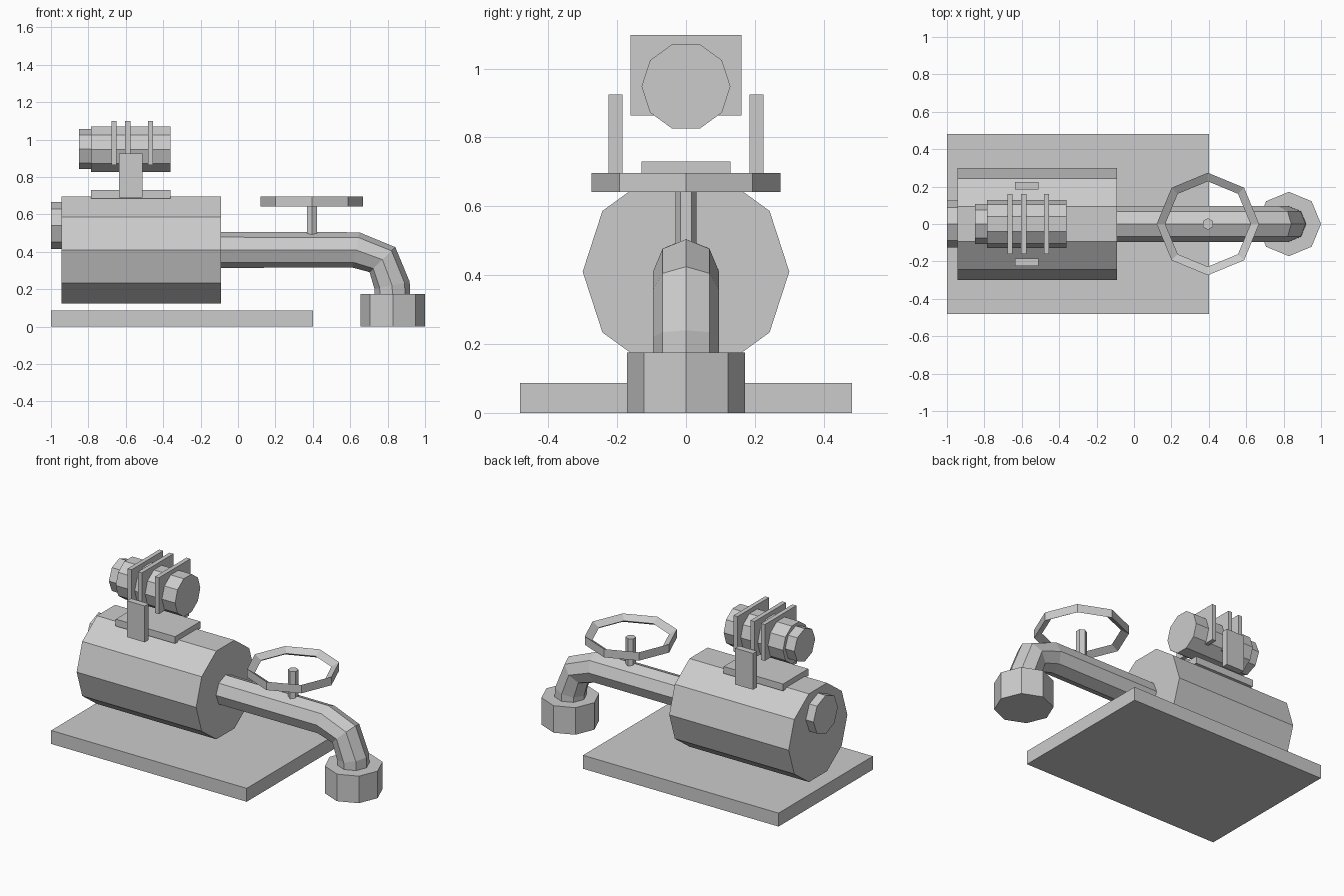
import bpy, bmesh
from math import cos, sin, pi, radians
from mathutils import Vector

if "Cube" in bpy.data.objects:
    bpy.data.objects.remove(bpy.data.objects["Cube"], do_unlink=True)

grey = bpy.data.materials.new("plain grey")
grey.use_nodes = True
GREY = (0.6, 0.6, 0.6, 1)
grey.diffuse_color = GREY
grey.node_tree.nodes["Principled BSDF"].inputs["Base Color"].default_value = GREY


def finish(name, bm):
    bmesh.ops.recalc_face_normals(bm, faces=bm.faces)
    mesh = bpy.data.meshes.new(name)
    bm.to_mesh(mesh)
    bm.free()
    mesh.materials.append(grey)
    ob = bpy.data.objects.new(name, mesh)
    bpy.context.collection.objects.link(ob)
    return ob


def box(name, lo, hi):
    bm = bmesh.new()
    bmesh.ops.create_cube(bm, size=1)
    for v in bm.verts:
        v.co = Vector([(a + b) / 2 + c * (b - a) for a, b, c in zip(lo, hi, v.co)])
    return finish(name, bm)


def bridge(bm, a, b):
    n = len(a)
    for i in range(n):
        j = (i + 1) % n
        bm.faces.new((a[i], a[j], b[j], b[i]))


def tube(name, path, radius, sides, start=0.0):
    """Capped tube through path points (x, z, pitch of the ring's axis)."""
    bm = bmesh.new()
    rings = []
    for x, z, pitch in path:
        p = radians(pitch)
        ring = []
        for i in range(sides):
            a = start + 2 * pi * i / sides
            side, up = radius * cos(a), radius * sin(a)
            ring.append(bm.verts.new((x + up * sin(p), side, z + up * cos(p))))
        rings.append(ring)
    for a, b in zip(rings, rings[1:]):
        bridge(bm, a, b)
    bm.faces.new(rings[0])
    bm.faces.new(rings[-1])
    return finish(name, bm)


def drum(name, x0, x1, z, radius, sides):
    return tube(name, [(x0, z, 0), (x1, z, 0)], radius, sides)


def post(name, x, z0, z1, radius, sides):
    return tube(name, [(x, z0, 90), (x, z1, 90)], radius, sides)


# Base and main tank
box("base_plate", (-1, -0.482, 0), (0.4, 0.482, 0.087))
drum("tank", -0.945, -0.09, 0.41, 0.3, 10)
drum("tank_end_cap", -1, -0.94, 0.54, 0.125, 8)

# Motor on top with its mount, fins and side brackets
box("motor_mount", (-0.785, -0.129, 0.685), (-0.36, 0.129, 0.73))
drum("motor", -0.785, -0.36, 0.948, 0.129, 10)
drum("motor_end_cap", -0.85, -0.78, 0.95, 0.107, 8)
for i, x in enumerate((-0.663, -0.589, -0.468)):
    box(f"motor_fin_{i + 1}", (x - 0.014, -0.161, 0.863), (x + 0.014, 0.161, 1.098))
for name, y in (("left_bracket", 0.205), ("right_bracket", -0.205)):
    box(name, (-0.637, y - 0.02, 0.69), (-0.51, y + 0.02, 0.925))

# Outlet pipe bending down into the nozzle
tube("outlet_pipe", [(-0.1, 0.41, 0), (0.63, 0.41, 11), (0.772, 0.358, 46),
                     (0.824, 0.22, 78), (0.828, 0.1, 90)], 0.096, 8)
post("nozzle", 0.828, 0, 0.175, 0.172, 8)

# Valve stem and hand wheel with a triangular rim
post("valve_stem", 0.395, 0.45, 0.67, 0.031, 6)
bm = bmesh.new()
loops = []
for r, z in ((0.274, 0.696), (0.274, 0.642), (0.228, 0.669)):
    loops.append([bm.verts.new((0.395 + r * cos(k * pi / 4), r * sin(k * pi / 4), z))
                  for k in range(8)])
for i in range(3):
    bridge(bm, loops[i], loops[(i + 1) % 3])
finish("hand_wheel", bm)
